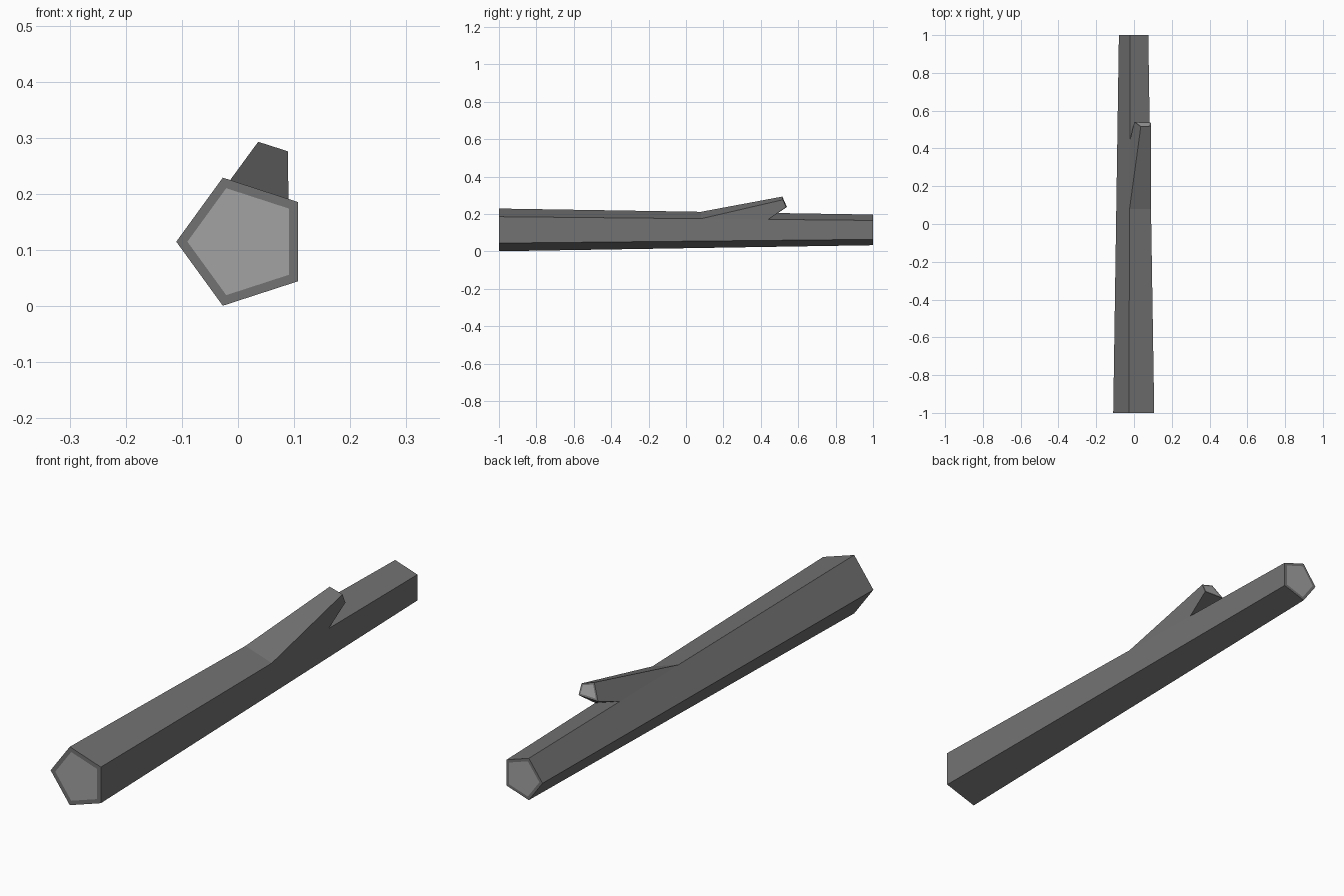
import bpy
import bmesh
from math import cos, sin, radians
from mathutils import Vector

cube = bpy.data.objects.get("Cube")
if cube:
    bpy.data.objects.remove(cube, do_unlink=True)


def make_material(name, value):
    mat = bpy.data.materials.new(name)
    mat.use_nodes = True
    colour = (value, value, value, 1.0)
    mat.diffuse_color = colour
    mat.node_tree.nodes["Principled BSDF"].inputs["Base Color"].default_value = colour
    return mat


bark = make_material("dark_grey_bark", 0.17)
cut_wood = make_material("light_grey_cut_wood", 0.36)

bm = bmesh.new()


def ring(y):
    """Pentagon section of the tapering trunk, one corner pointing to -x."""
    t = (y + 1) / 2
    radius = 0.12 - 0.034 * t
    centre_x = 0.01 - 0.004 * t
    return [bm.verts.new((centre_x + radius * cos(radians(36 + 72 * i)), y,
                          0.115 + radius * sin(radians(36 + 72 * i))))
            for i in range(5)]


# Trunk: side 0 runs between the right upper edge and the top ridge
rings = [ring(y) for y in (-1, 0.08, 0.44, 1)]
for s, (a, b) in enumerate(zip(rings, rings[1:])):
    for i in range(5):
        j = (i + 1) % 5
        if s == 1 and i == 0:
            continue  # the branch grows out of this panel
        bm.faces.new((a[i], a[j], b[j], b[i]))
ends = [bm.faces.new(rings[0]), bm.faces.new(rings[-1])]

# Branch: four sides rising from the open panel to a slanted tip
base = [rings[1][1], rings[1][0], rings[2][0], rings[2][1]]
tip = [bm.verts.new(p) for p in ((0.036, 0.515, 0.293), (0.089, 0.518, 0.276),
                                 (0.089, 0.536, 0.237), (0.002, 0.54, 0.237))]
for i in range(4):
    j = (i + 1) % 4
    bm.faces.new((base[i], base[j], tip[j], tip[i]))
ends.append(bm.faces.new(tip))

# Sawn ends: a bark rim around a lighter core
bmesh.ops.recalc_face_normals(bm, faces=bm.faces[:])
for face, rim in zip(ends, (0.016, 0.011, 0.007)):
    bmesh.ops.inset_individual(bm, faces=[face], thickness=rim, use_even_offset=True)
    face.material_index = 1

mesh = bpy.data.meshes.new("log")
bm.to_mesh(mesh)
bm.free()
mesh.materials.append(bark)
mesh.materials.append(cut_wood)
log = bpy.data.objects.new("log_with_branch", mesh)
bpy.context.collection.objects.link(log)
